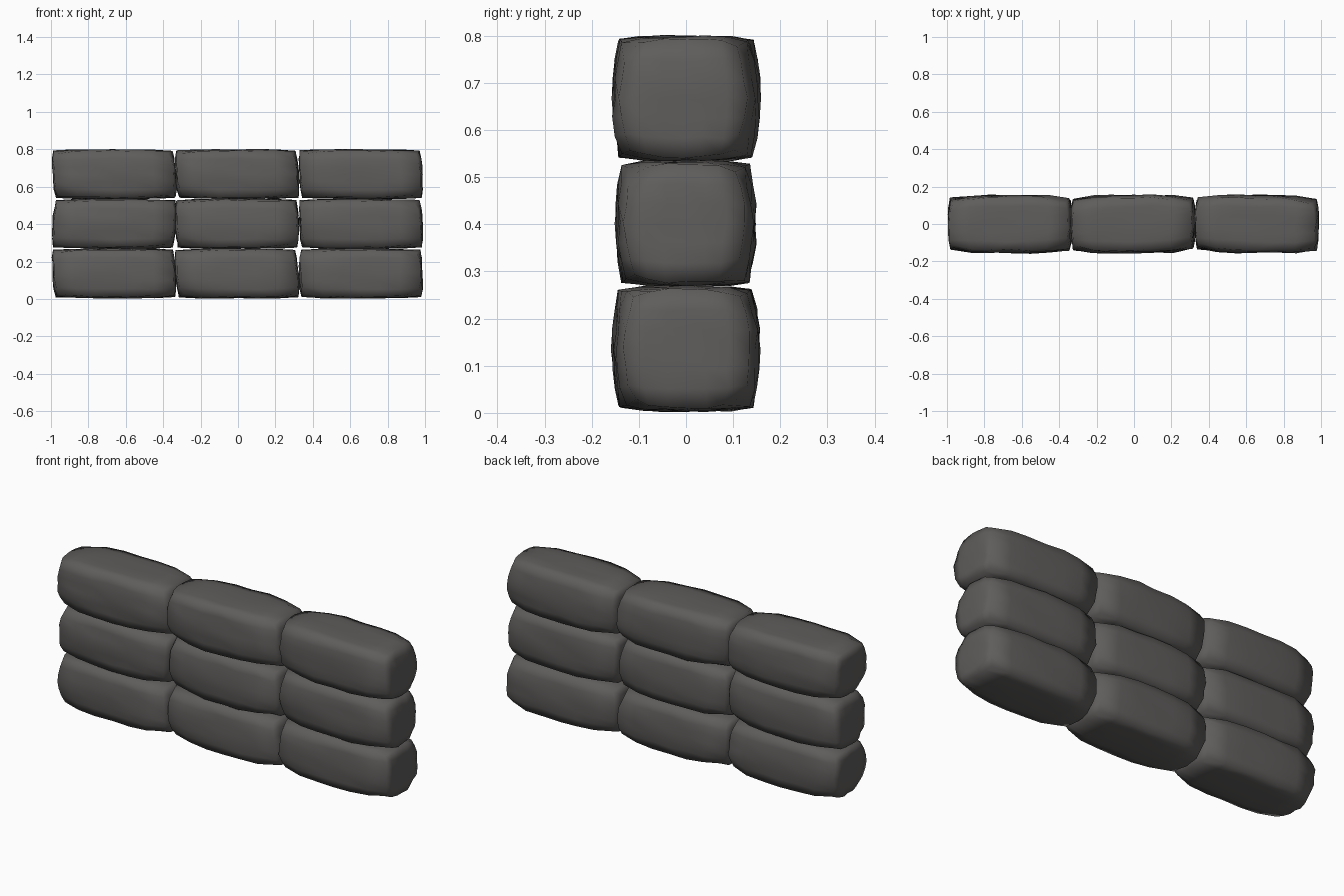
import bpy, bmesh, random
from mathutils import Vector

if "Cube" in bpy.data.objects:
    bpy.data.objects.remove(bpy.data.objects["Cube"])

random.seed(4)

# One dark grey stone colour for the whole wall
stone = bpy.data.materials.new("dark_grey_stone")
stone.diffuse_color = (0.115, 0.110, 0.107, 1)
stone.use_nodes = True
stone.node_tree.nodes["Principled BSDF"].inputs["Base Color"].default_value = stone.diffuse_color


def make_block(name, centre, half):
    """Pillow-shaped stone: a gridded box that tapers towards its edges and corners."""
    bm = bmesh.new()
    bmesh.ops.create_cube(bm, size=2)
    bmesh.ops.subdivide_edges(bm, edges=bm.edges[:], cuts=5, use_grid_fill=True)
    # slight individual skew of each stone
    end_lean = random.uniform(-0.012, 0.012)
    sway = random.uniform(-0.008, 0.008)
    for v in bm.verts:
        u, w, t = v.co
        x = half[0] * u * (1 - 0.03 * w**4 - 0.03 * t**4)
        y = half[1] * w * (1 - 0.10 * t**2 - 0.13 * u**4)
        z = half[2] * t * (1 - 0.06 * w**4 - 0.05 * u**4)
        # round the long edges and the corners a little more
        corner = abs(u * w * t) ** 3
        k = 1 - 0.07 * corner
        jitter = Vector((random.uniform(-.004, .004), random.uniform(-.005, .005),
                         random.uniform(-.003, .003)))
        v.co = Vector((x * (1 - 0.03 * corner) + end_lean * t, y * k + sway * u, z * k)) + jitter
    for f in bm.faces:
        f.smooth = True
    mesh = bpy.data.meshes.new(name)
    bm.to_mesh(mesh)
    bm.free()
    mesh.materials.append(stone)
    obj = bpy.data.objects.new(name, mesh)
    obj.location = centre
    bpy.context.collection.objects.link(obj)


# Three courses of three stones
for row, z in enumerate((0.136, 0.402, 0.667)):
    for col, x in enumerate((-0.662, -0.005, 0.657)):
        depth = 0.146 if row == 1 else 0.154
        make_block(f"stone_block_{row + 1}_{col + 1}", (x, 0, z), (0.328, depth, 0.132))
